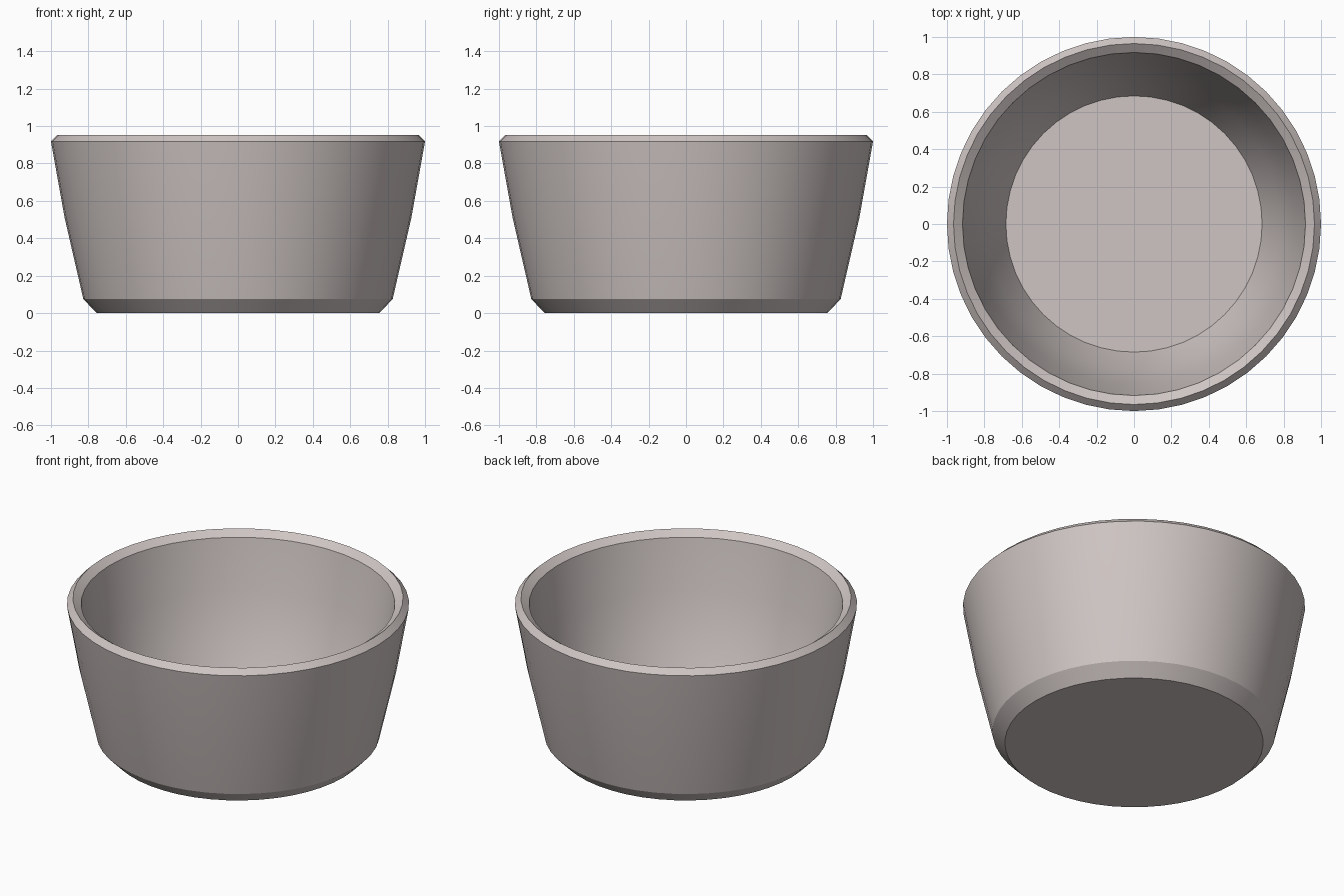
import bpy, bmesh, math

cube = bpy.data.objects.get("Cube")
if cube:
    bpy.data.objects.remove(cube, do_unlink=True)

SEGMENTS = 48

# Warm grey clay
clay = bpy.data.materials.new("warm_grey_clay")
clay.use_nodes = True
colour = (0.62, 0.56, 0.545, 1.0)
clay.diffuse_color = colour
bsdf = clay.node_tree.nodes["Principled BSDF"]
bsdf.inputs["Base Color"].default_value = colour
bsdf.inputs["Roughness"].default_value = 0.7

# Profile (radius, height): foot, outer wall, rim crest, inner wall, floor
profile = [
    (0.755, 0.0), (0.827, 0.075), (0.927, 0.51), (1.0, 0.918),
    (0.965, 0.953),
    (0.917, 0.918), (0.86, 0.6), (0.78, 0.3), (0.685, 0.09),
]


def lathe(name, points, material):
    """Spin a profile around z and close both ends with flat discs."""
    bm = bmesh.new()
    rings = []
    for r, z in points:
        angles = [2 * math.pi * i / SEGMENTS for i in range(SEGMENTS)]
        rings.append([bm.verts.new((r * math.cos(a), r * math.sin(a), z)) for a in angles])
    for low, high in zip(rings, rings[1:]):
        for i in range(SEGMENTS):
            j = (i + 1) % SEGMENTS
            bm.faces.new((low[i], low[j], high[j], high[i]))
    bm.faces.new(rings[0][::-1])
    bm.faces.new(rings[-1])
    bmesh.ops.recalc_face_normals(bm, faces=bm.faces)
    mesh = bpy.data.meshes.new(name)
    bm.to_mesh(mesh)
    bm.free()
    mesh.materials.append(material)
    obj = bpy.data.objects.new(name, mesh)
    bpy.context.collection.objects.link(obj)
    return obj


bowl = lathe("bowl", profile, clay)

# Smooth walls, crisp rim and foot
bpy.ops.object.select_all(action='DESELECT')
bowl.select_set(True)
bpy.context.view_layer.objects.active = bowl
bpy.ops.object.shade_smooth_by_angle(angle=math.radians(28))
